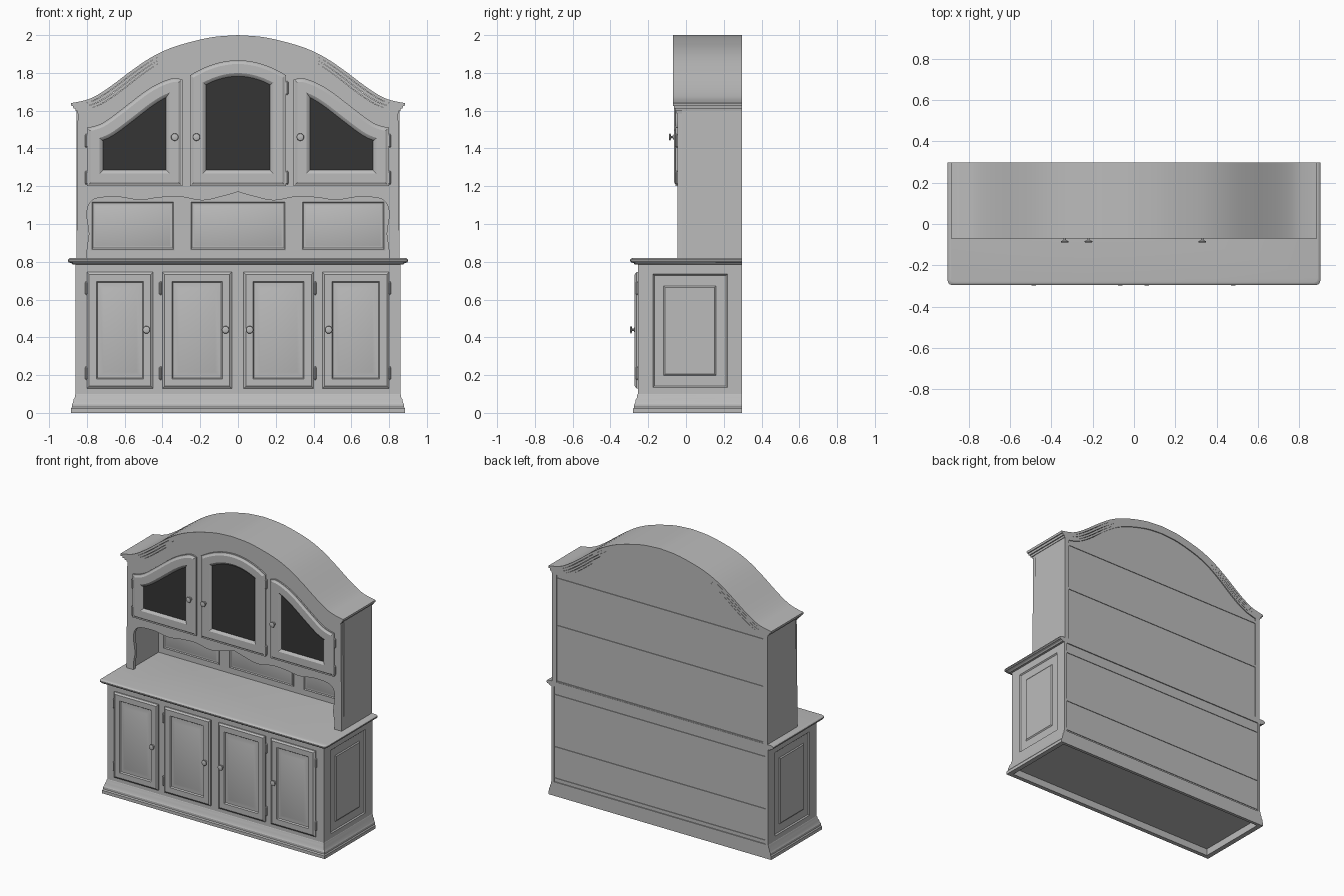
import bpy, bmesh, math
from mathutils import Vector

if "Cube" in bpy.data.objects:
    bpy.data.objects.remove(bpy.data.objects["Cube"])

def material(name, v):
    m = bpy.data.materials.new(name)
    m.diffuse_color = (v, v, v, 1)
    m.use_nodes = True
    m.node_tree.nodes["Principled BSDF"].inputs["Base Color"].default_value = m.diffuse_color
    return m

WOOD = material("grey_wood", 0.5)
GLASS = material("dark_glass", 0.035)
BACK = 0.297

def finish(name, bm):
    bmesh.ops.recalc_face_normals(bm, faces=bm.faces[:])
    me = bpy.data.meshes.new(name)
    bm.to_mesh(me)
    bm.free()
    me.materials.append(WOOD)
    me.materials.append(GLASS)
    ob = bpy.data.objects.new(name, me)
    bpy.context.collection.objects.link(ob)
    return ob

def loft(name, rings, axis, cap_mat=0):
    """Join 2D outlines placed at depths along an axis and cap both ends."""
    place = {'x': lambda a, b, d: (d, a, b),
             'y': lambda a, b, d: (a, d, b),
             'z': lambda a, b, d: (a, b, d)}[axis]
    bm = bmesh.new()
    loops = [[bm.verts.new(place(a, b, d)) for a, b in pts] for pts, d in rings]
    n = len(loops[0])
    for lo, hi in zip(loops, loops[1:]):
        for i in range(n):
            j = (i + 1) % n
            bm.faces.new((lo[i], lo[j], hi[j], hi[i]))
    bm.faces.new(loops[0][::-1])
    bm.faces.new(loops[-1]).material_index = cap_mat
    return finish(name, bm)

def rect(x0, x1, y0, y1):
    return [(x0, y0), (x1, y0), (x1, y1), (x0, y1)]

def box(name, x0, x1, y0, y1, z0, z1):
    return loft(name, [(rect(x0, x1, y0, y1), z0), (rect(x0, x1, y0, y1), z1)], 'z')

def offset(pts, d, closed=True):
    """Mitred offset to the left of the travel direction."""
    P = [Vector(p) for p in pts]
    n = len(P)
    out = []
    for i in range(n):
        segs = []
        if closed or i > 0:
            segs.append(P[i] - P[i - 1])
        if closed or i < n - 1:
            segs.append(P[(i + 1) % n] - P[i])
        ns = [Vector((-s.y, s.x)).normalized() for s in segs]
        a, b = ns[0], ns[-1]
        out.append(tuple(P[i] + (a + b) * (d / (1 + a.dot(b)))))
    return out

def smooth(pts, k=4):
    """Catmull-Rom refinement of an open path."""
    P = [Vector(p) for p in pts]
    P = [2 * P[0] - P[1]] + P + [2 * P[-1] - P[-2]]
    out = []
    for i in range(1, len(P) - 2):
        a, b, c, d = P[i - 1:i + 3]
        for s in range(k):
            t = s / k
            out.append(tuple(0.5 * (2 * b + (c - a) * t + (2 * a - 5 * b + 4 * c - d) * t * t
                                    + (3 * b - a - 3 * c + d) * t ** 3)))
    return out + [tuple(P[-2])]

def mirror_path(half):
    """Half path from x=0 outwards -> full path from left to right."""
    return [(-x, z) for x, z in half[:0:-1]] + list(half)

def moulded(name, outline, profile, cap_mat=0):
    return loft(name, [(offset(outline, i), y) for i, y in profile], 'y', cap_mat)

def knob(name, x, y, z):
    prof = [(.013, .004), (.012, -.003), (.006, -.005), (.006, -.012), (.014, -.015),
            (.020, -.018), (.018, -.022), (.010, -.0245)]
    circ = lambda r: [(x + r * math.cos(t * math.pi / 8), z + r * math.sin(t * math.pi / 8)) for t in range(16)]
    loft(name, [(circ(r), y + d) for r, d in prof], 'y')

def hinge(name, x, y, z):
    circ = lambda r: [(x + r * math.cos(t * math.pi / 4), y + r * math.sin(t * math.pi / 4)) for t in range(8)]
    loft(name, [(circ(r), z + d) for r, d in
                ((.003, -.036), (.008, -.028), (.008, .028), (.003, .036))], 'z')

def tier(d):
    """Base footprint grown by d at the front and sides, flat at the back."""
    return rect(-.86 - d, .86 + d, -.255 - d, BACK)

# plinth with hollow underside
hollow = rect(-.85, .85, -.25, .275)
loft("plinth", [(hollow, .05), (hollow, 0), (tier(.025), 0), (tier(.025), .022), (tier(.019), .03),
                (tier(.019), .045), (tier(.013), .055), (tier(.011), .07), (tier(.004), .082),
                (tier(.003), .095), (tier(0), .1)], 'z')

# lower cabinet body and panelled sides
box("lower_cabinet", -.845, .845, -.255, .29, .06, .8)
for s, side in ((-1, "left"), (1, "right")):
    full = rect(-.255, BACK, .095, .795)
    prof = [(full, .84), (full, .86), (rect(-.175, .22, .135, .735), .86),
            (rect(-.168, .213, .142, .728), .852), (rect(-.118, .16, .197, .673), .852),
            (rect(-.110, .152, .205, .665), .858)]
    loft(side + "_lower_side", [(p, s * d) for p, d in prof], 'x')

# countertop with a rounded edge and clipped front corners
def slab(d):
    w, f, c = .86 + d, -.255 - d, .02
    return [(-w + c, f), (w - c, f), (w - c * .3, f + c * .3), (w, f + c), (w, BACK), (-w, BACK),
            (-w, f + c), (-w + c * .3, f + c * .3)]
loft("countertop", [(slab(.015), .785), (slab(.022), .793), (slab(.036), .797), (slab(.041), .804),
                    (slab(.041), .811), (slab(.034), .818), (slab(.028), .82)], 'z')

# lower doors
door_prof = [(0, -.25), (0, -.263), (.012, -.272), (.05, -.272), (.056, -.263), (.066, -.263), (.088, -.270)]
for i, (x0, x1, kx, hx) in enumerate(((-.80, -.45, -.485, -.802), (-.40, -.033, -.066, -.41),
                                      (.03, .40, .062, .408), (.447, .80, .48, .802))):
    moulded("lower_door_%d" % i, rect(x0, x1, .13, .745), door_prof)
    knob("lower_knob_%d" % i, kx, -.272, .44)
    for z in (.21, .66):
        hinge("lower_hinge", hx, -.26, z)

# arched crown, built as stepped bands running the full depth
arch = mirror_path(smooth([(0, 2.0), (.13, 1.99), (.25, 1.964), (.36, 1.93), (.46, 1.882), (.56, 1.815),
                           (.65, 1.747), (.72, 1.698), (.78, 1.665), (.84, 1.648), (.885, 1.64)]))
for i, (d0, d1, k, y) in enumerate(((0, .016, 1, -.07), (.014, .03, .99, -.064),
                                    (.028, .043, .979, -.057), (.041, .056, .969, -.051))):
    band = offset(arch, -d0, False) + offset(arch, -d1, False)[::-1]
    band = [(x * k, z) for x, z in band]
    loft("crown_band_%d" % i, [(band, y), (band, BACK)], 'y')

# front frame with scalloped niche opening
top = [(x * .855 / .885, z) for x, z in offset(arch, -.045, False)]
scallop = mirror_path(smooth([(0, 1.17), (.09, 1.145), (.19, 1.125), (.31, 1.145), (.42, 1.14), (.52, 1.127),
                              (.63, 1.143), (.74, 1.138), (.785, 1.11), (.80, 1.05), (.787, .95),
                              (.797, .88), (.80, .82)]))
front = [(-.855, .82)] + scallop + [(.855, .82)] + top[::-1]
loft("front_frame", [(front, -.045), (front, -.02)], 'y')

# upper back, sides, and niche ceiling
rear = [(-.83, .81), (.83, .81)] + [(x * .97, z) for x, z in top[::-1]]
loft("upper_back", [(rear, .27), (rear, .29)], 'y')
for s, side in ((-1, "left"), (1, "right")):
    a, b = sorted((s * .82, s * .855))
    box(side + "_upper_side", a, b, -.02, BACK, .815, 1.61)
box("niche_ceiling", -.83, .83, -.03, .275, 1.175, 1.2)

# shelf edges showing on the back
for z in (.12, .345, .72, .82, 1.22, 1.56):
    box("back_rail", -.84, .84, .28, .2945, z - .008, z + .008)

# niche back panels
for x0, x1 in ((-.78, -.335), (-.255, .255), (.335, .78)):
    moulded("niche_panel", rect(x0, x1, .86, 1.122),
            [(0, .272), (0, .264), (.006, .262), (.012, .267), (.02, .267), (.026, .264)])

# glazed upper doors
glazed = [(0, -.04), (0, -.055), (.008, -.055), (.02, -.063), (.068, -.063), (.078, -.057), (.085, -.050)]
slope = smooth([(-.295, 1.765), (-.34, 1.773), (-.42, 1.745), (-.5, 1.697), (-.6, 1.62), (-.7, 1.545),
                (-.755, 1.52), (-.80, 1.51)], 3)
left_door = [(-.80, 1.2), (-.295, 1.2)] + slope
right_door = [(-x, z) for x, z in left_door[::-1]]
dome = [(.255 * (1 - t / 8), 1.867 - .08 * (1 - t / 8) ** 2) for t in range(17)]
middle_door = [(-.255, 1.2), (.255, 1.2)] + dome
for name, outline, kx, hx, hz in (("left", left_door, -.335, -.803, 1.44),
                                  ("middle", middle_door, -.22, .26, 1.72),
                                  ("right", right_door, .33, .803, 1.44)):
    moulded(name + "_glass_door", outline, glazed, 1)
    knob(name + "_upper_knob", kx, -.066, 1.46)
    for z in (1.245, hz):
        hinge(name + "_upper_hinge", hx, -.05, z)

# smooth the curved surfaces, keep edges sharp
for ob in bpy.context.collection.objects:
    ob.select_set(True)
    bpy.context.view_layer.objects.active = ob
bpy.ops.object.shade_smooth_by_angle(angle=math.radians(30))
